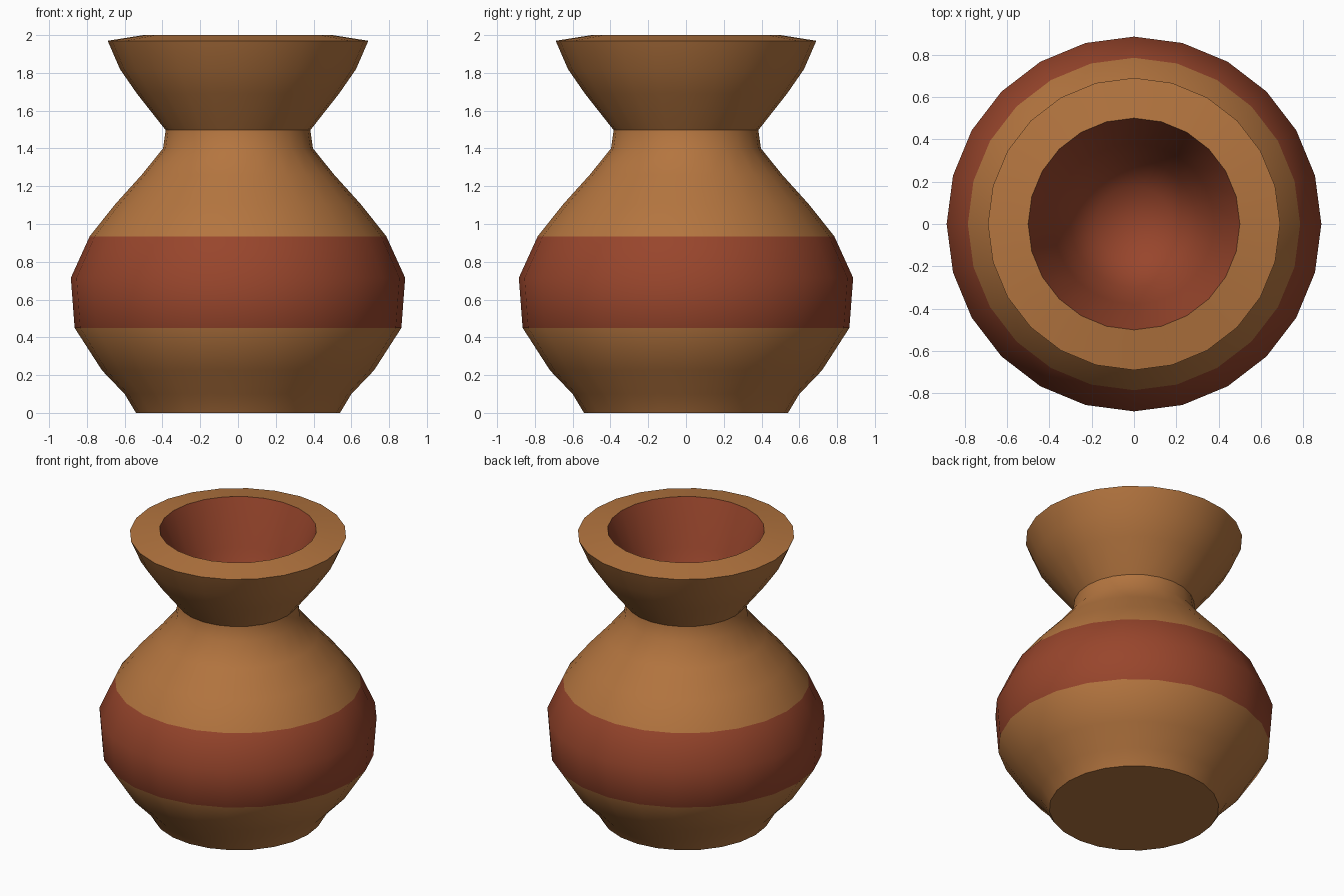
import bpy, bmesh, math

if "Cube" in bpy.data.objects:
    bpy.data.objects.remove(bpy.data.objects["Cube"])

SIDES = 24


def material(name, color):
    m = bpy.data.materials.new(name)
    m.diffuse_color = (*color, 1)
    m.use_nodes = True
    m.node_tree.nodes["Principled BSDF"].inputs["Base Color"].default_value = m.diffuse_color
    return m


clay = material("tan_clay", (0.456, 0.178, 0.05))
red = material("red_glaze", (0.314, 0.06, 0.025))

# Profile from the foot, up the outside, over the rim and down into the bowl:
# (radius, height, material of the band that starts here: 0 tan, 1 red)
profile = [
    (0.54, 0.0, 0), (0.60, 0.10, 0), (0.72, 0.225, 0),
    (0.865, 0.45, 1), (0.885, 0.715, 1),
    (0.785, 0.935, 0), (0.65, 1.105, 0), (0.51, 1.26, 0), (0.397, 1.40, 0),
    (0.383, 1.497, 0), (0.535, 1.69, 0), (0.625, 1.82, 0),
    (0.69, 1.97, 0), (0.50, 2.0, 1),
    (0.38, 1.70, 1), (0.30, 1.45, 1), (0.18, 1.33, 1),
]

bm = bmesh.new()
rings = []
for r, z, _ in profile:
    rings.append([bm.verts.new((r * math.cos(a), r * math.sin(a), z))
                  for a in (2 * math.pi * i / SIDES for i in range(SIDES))])

# Wall bands
for k in range(len(rings) - 1):
    lo, hi = rings[k], rings[k + 1]
    for i in range(SIDES):
        j = (i + 1) % SIDES
        bm.faces.new((lo[i], lo[j], hi[j], hi[i])).material_index = profile[k][2]

# Flat foot and the bottom of the bowl
bm.faces.new(rings[0][::-1])
centre = bm.verts.new((0, 0, 1.28))
for i in range(SIDES):
    f = bm.faces.new((rings[-1][i], rings[-1][(i + 1) % SIDES], centre))
    f.material_index = 1
bmesh.ops.recalc_face_normals(bm, faces=bm.faces)

mesh = bpy.data.meshes.new("vase")
bm.to_mesh(mesh)
bm.free()
mesh.materials.append(clay)
mesh.materials.append(red)
vase = bpy.data.objects.new("vase", mesh)
bpy.context.collection.objects.link(vase)

# Smooth walls with crisp foot, neck and rim edges
bpy.context.view_layer.objects.active = vase
vase.select_set(True)
bpy.ops.object.shade_smooth_by_angle(angle=math.radians(40))
